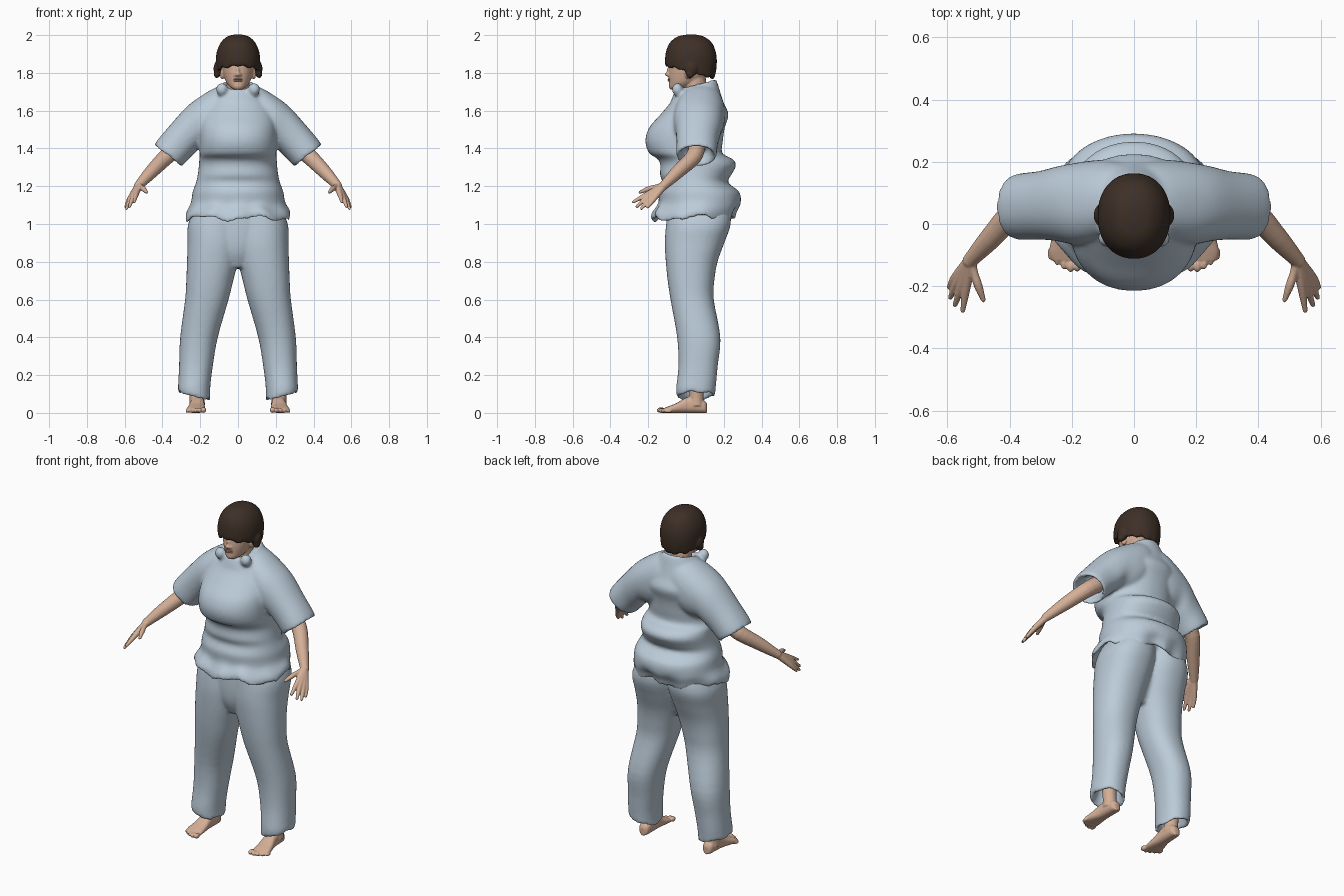
import bpy, bmesh, math
from mathutils import Vector as V, Matrix


def material(name, rgb):
    m = bpy.data.materials.new(name)
    m.diffuse_color = (*rgb, 1)
    return m


CLOTH = material("pale blue cloth", (0.50, 0.60, 0.69))
SKIN = material("skin", (0.66, 0.43, 0.31))
HAIR = material("dark brown hair", (0.047, 0.029, 0.020))
LIPS = material("lips", (0.50, 0.27, 0.20))


def slab(z, x0, x1, y0, y1, tilt=0):
    """Horizontal ring; tilt raises its back edge."""
    d = (y1 - y0) / 2
    return (V(((x0 + x1) / 2, (y0 + y1) / 2, z)),
            V(((x1 - x0) / 2, 0, 0)), V((0, d, d * tilt)))


def span(xt, zt, xb, zb, y0, y1):
    """Ring standing between a top and a bottom point."""
    return (V(((xt + xb) / 2, (y0 + y1) / 2, (zt + zb) / 2)),
            V(((xt - xb) / 2, 0, (zt - zb) / 2)), V((0, (y1 - y0) / 2, 0)))


def catmull(a, b, c, d, t):
    return 0.5 * (2 * b + (c - a) * t + (2 * a - 5 * b + 4 * c - d) * t * t
                  + (3 * b - a - 3 * c + d) * t ** 3)


def loft(bm, rings, side=1, n=40, steps=4, power=1.0):
    """Smooth closed skin through rings; side=-1 mirrors it in x."""
    path = []
    for i in range(len(rings) - 1):
        four = [rings[min(max(k, 0), len(rings) - 1)] for k in range(i - 1, i + 3)]
        for s in range(steps):
            path.append([catmull(*[r[j] for r in four], s / steps) for j in range(3)])
    path.append(rings[-1])

    def sp(x):
        return math.copysign(abs(x) ** power, x)
    loops = []
    for c, u, v in path:
        loop = []
        for k in range(n):
            a = 2 * math.pi * k / n
            p = c + u * sp(math.cos(a)) + v * sp(math.sin(a))
            loop.append(bm.verts.new((p.x * side, p.y, p.z)))
        loops.append(loop)
    for a, b in zip(loops, loops[1:]):
        for k in range(n):
            bm.faces.new((a[k], a[(k + 1) % n], b[(k + 1) % n], b[k]))
    bm.faces.new(loops[0])
    bm.faces.new(loops[-1])


def ball(bm, c, r):
    m = Matrix.Translation(c) @ Matrix.Diagonal((*r, 1))
    bmesh.ops.create_uvsphere(bm, u_segments=20, v_segments=12, radius=1, matrix=m)


def tube(bm, pts, radii):
    pts = [V(p) for p in pts]
    rings = []
    for i, p in enumerate(pts):
        t = (pts[min(i + 1, len(pts) - 1)] - pts[max(i - 1, 0)]).normalized()
        u = t.cross(V((0.3, 0.9, 0.2))).normalized()
        rings.append((p, u * radii[i], t.cross(u) * radii[i]))
    loft(bm, rings, n=16)
    ball(bm, pts[-1], [radii[-1]] * 3)


def finish(bm, name, mat, voxel, smooth, mirror=False):
    bmesh.ops.recalc_face_normals(bm, faces=bm.faces)
    for f in bm.faces:
        f.smooth = True
    me = bpy.data.meshes.new(name)
    bm.to_mesh(me)
    bm.free()
    me.materials.append(mat)
    ob = bpy.data.objects.new(name, me)
    bpy.context.collection.objects.link(ob)
    if voxel:
        m = ob.modifiers.new("blend", 'REMESH')
        m.mode, m.voxel_size, m.use_smooth_shade = 'VOXEL', voxel, True
        m = ob.modifiers.new("soften", 'SMOOTH')
        m.factor, m.iterations = 0.5, smooth
    if mirror:
        ob.modifiers.new("both_sides", 'MIRROR').use_mirror_merge = False
    return ob


# shirt: body with bust, waist rolls, flared hem and folded-in neck
bm = bmesh.new()
body = [(1.10, .20, -.10, .18), (1.045, .255, -.15, .23), (1.025, .275, -.178, .25),
        (1.06, .275, -.175, .262), (1.11, .250, -.145, .288), (1.17, .240, -.145, .282),
        (1.22, .222, -.125, .222), (1.26, .213, -.138, .240), (1.31, .207, -.135, .265),
        (1.345, .205, -.150, .245), (1.375, .203, -.195, .192), (1.44, .205, -.215, .195),
        (1.51, .205, -.195, .205), (1.58, .200, -.135, .225), (1.64, .170, -.085, .200)]
rings = [slab(z, -w, w, a, b) for z, w, a, b in body]
rings += [slab(1.69, -.125, .125, -.07, .18, .1), slab(1.735, -.088, .088, -.055, .16, .25),
          slab(1.735, -.075, .075, -.03, .14, .25), slab(1.69, -.07, .07, -.015, .13, .2)]
loft(bm, rings, n=64, power=0.92)
for v in bm.verts:                       # rumpled hem
    a = math.atan2(v.co.y - .04, v.co.x)
    k = max(0, min(1, (1.13 - v.co.z) / .09))
    v.co.z += k * (.012 * math.sin(5 * a + 1) + .007 * math.sin(11 * a))
    v.co.y += k * .008 * math.sin(9 * a)
# shoulders, sleeves with hollow cuffs, and collar points
for s in (1, -1):
    loft(bm, [span(.00, 1.735, .00, 1.50, .00, .19), span(.06, 1.738, .07, 1.44, -.03, .205),
              span(.12, 1.722, .13, 1.41, -.06, .205), span(.20, 1.675, .19, 1.41, -.065, .195),
              span(.27, 1.622, .225, 1.38, -.055, .185), span(.345, 1.54, .26, 1.345, -.05, .17),
              span(.44, 1.425, .30, 1.305, -.05, .16), span(.415, 1.415, .305, 1.325, -.03, .14),
              span(.37, 1.45, .28, 1.37, -.01, .12)], side=s, power=0.92)
    ball(bm, (s * .085, -.045, 1.712), (.032, .03, .035))
finish(bm, "shirt", CLOTH, .010, 5)

# trousers: two legs with hollow cuffs joined by a pelvis
bm = bmesh.new()
leg = [(1.10, -.02, .22, -.09, .23), (1.0, -.03, .264, -.105, .237), (.90, -.02, .267, -.112, .203),
       (.80, 0, .270, -.107, .167), (.70, .025, .274, -.097, .15), (.60, .05, .28, -.082, .147),
       (.40, .107, .306, -.047, .182), (.25, .133, .312, -.04, .168), (.13, .148, .317, -.052, .157),
       (.09, .147, .315, -.047, .152), (.10, .165, .297, -.03, .135), (.20, .175, .275, -.01, .12)]
for s in (1, -1):
    loft(bm, [slab(*r) for r in leg], side=s, power=0.9)
for v in bm.verts:                       # uneven cuffs
    if v.co.z < .15:
        v.co.z += .25 * (abs(v.co.x) - .23) + .006 * math.sin(v.co.y * 60)
loft(bm, [slab(.77, -.04, .04, -.06, .09), slab(.85, -.12, .12, -.095, .13),
          slab(.95, -.20, .20, -.105, .165), slab(1.10, -.22, .22, -.10, .2)])
finish(bm, "trousers", CLOTH, .010, 5)

# forearms with hands
bm = bmesh.new()
tube(bm, [(.30, .06, 1.42), (.38, .04, 1.355), (.46, -.045, 1.275), (.527, -.118, 1.203)],
     [.046, .043, .036, .024])
wrist = (.525, -.115, 1.205)
for knuckle, tip in (((.540, -.210, 1.155), (.550, -.278, 1.117)),
                     ((.555, -.202, 1.145), (.575, -.260, 1.092)),
                     ((.568, -.188, 1.135), (.590, -.236, 1.082)),
                     ((.575, -.172, 1.130), (.594, -.203, 1.090)),
                     ((.505, -.185, 1.190), (.484, -.244, 1.168))):
    tube(bm, [wrist, knuckle, tip], [.020, .014, .008])
finish(bm, "arm", SKIN, .004, 3, True)

# feet with ankles and toes
bm = bmesh.new()
foot = [(.112, .212, .012, .045), (.098, .212, .030, .065), (.05, .213, .036, .09),
        (0, .215, .038, .08), (-.05, .220, .045, .052), (-.09, .223, .050, .036),
        (-.118, .220, .044, .025)]
loft(bm, [(V((x, y, h / 2)), V((w, 0, 0)), V((0, 0, h / 2))) for y, x, w, h in foot], power=.8)
tube(bm, [(.215, .055, .04), (.220, .055, .10), (.225, .055, .22)], [.042, .038, .045])
for i, y in enumerate((-.132, -.134, -.125, -.112, -.095)):
    r = .015 - .0013 * i
    ball(bm, (.182 + .0215 * i, y, r), (r * .95, .021, r))
finish(bm, "foot", SKIN, .004, 2, True)

# head, nose, ears and neck
bm = bmesh.new()
face = [(1.712, .022, -.082, -.03), (1.725, .042, -.09, .02), (1.75, .062, -.09, .07),
        (1.785, .076, -.092, .11), (1.82, .084, -.090, .125), (1.87, .09, -.085, .13),
        (1.93, .07, -.06, .11)]
loft(bm, [slab(z, -w, w, a, b) for z, w, a, b in face])
tube(bm, [(0, .05, 1.60), (0, .05, 1.70), (0, .04, 1.80)], [.075, .062, .062])
ball(bm, (0, -.095, 1.793), (.014, .016, .013))
ball(bm, (0, -.088, 1.812), (.009, .014, .022))
for s in (1, -1):
    ball(bm, (s * .012, -.09, 1.789), (.009, .011, .008))
    ball(bm, (s * .084, .015, 1.80), (.012, .022, .035))
finish(bm, "head", SKIN, .005, 2)

# mouth
bm = bmesh.new()
for z in (1.7665, 1.758):
    ball(bm, (0, -.088, z), (.023, .009, .0045))
finish(bm, "lips", LIPS, 0, 0)

# bowl-cut hair with fringe and side curls
bm = bmesh.new()
cap = [(2.003, .02, .005, .05, 0), (1.992, .058, -.045, .095, 0), (1.962, .090, -.084, .135, 0),
       (1.92, .110, -.104, .155, 0), (1.875, .117, -.111, .163, 0),
       (1.83, .115, -.111, .160, -.12), (1.803, .111, -.104, .147, -.26),
       (1.812, .095, -.085, .125, -.26), (1.85, .085, -.07, .11, -.1)]
loft(bm, [slab(z, -w, w, a, b, t) for z, w, a, b, t in cap], n=64, power=.93)
for v in bm.verts:                       # ragged lower edge
    if v.co.z < 1.85:
        a = math.atan2(v.co.y - .03, v.co.x)
        v.co.z += .005 * math.sin(13 * a) + .003 * math.sin(7 * a)
for s in (1, -1):
    ball(bm, (s * .104, .028, 1.822), (.026, .036, .042))
    ball(bm, (s * .112, .022, 1.795), (.016, .024, .024))
finish(bm, "hair", HAIR, .007, 2)
